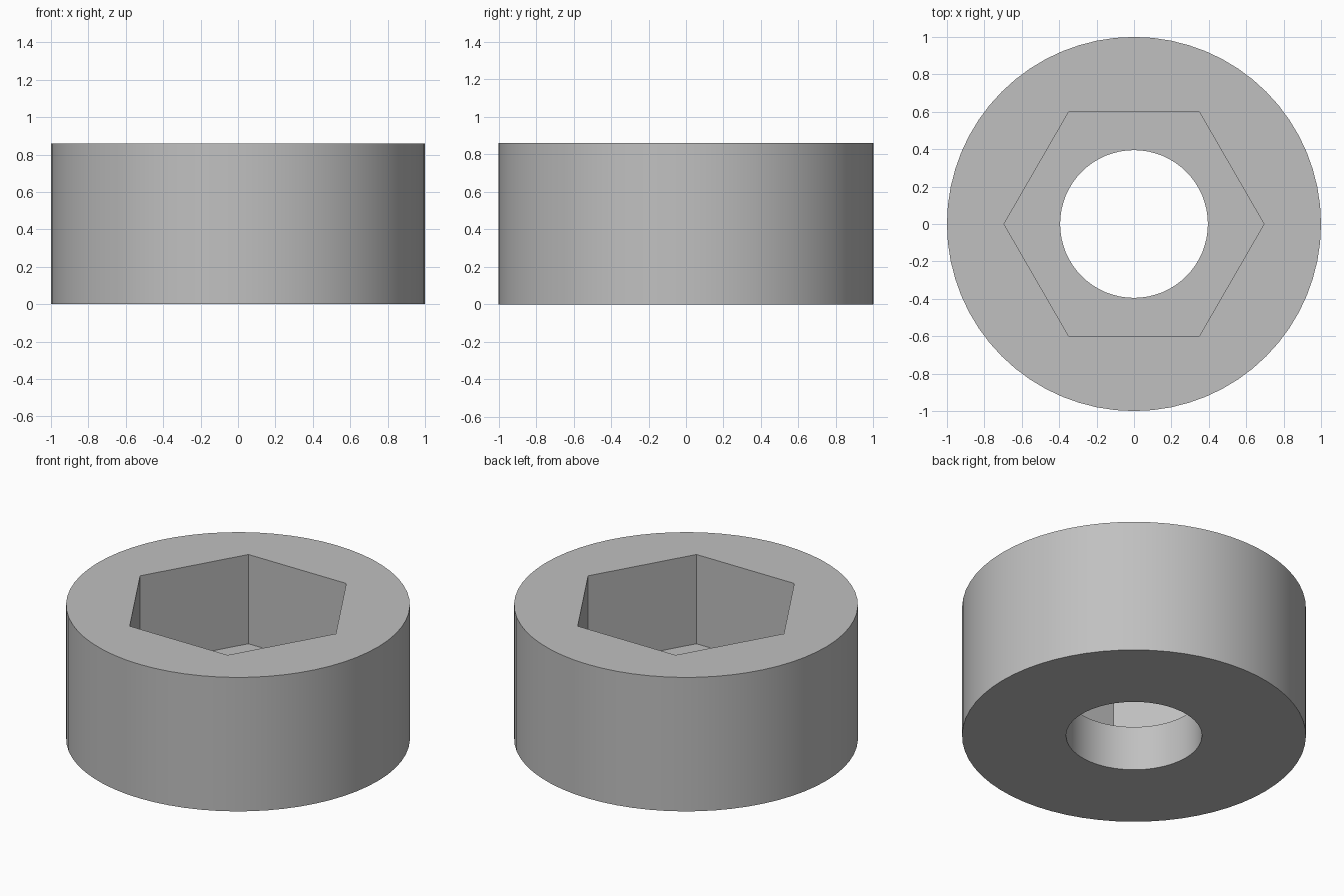
import bpy
import math

# Main dimensions
HEIGHT = 0.86
OUTER_RADIUS = 1.0
HEX_RADIUS = 0.695
BORE_RADIUS = 0.395
FLOOR_Z = 0.287
SEGMENTS = 64

cube = bpy.data.objects.get("Cube")
if cube:
    bpy.data.objects.remove(cube, do_unlink=True)

# Single plain grey
grey = bpy.data.materials.new("plain grey")
grey.use_nodes = True
colour = (0.53, 0.53, 0.53, 1.0)
grey.diffuse_color = colour
grey.node_tree.nodes["Principled BSDF"].inputs["Base Color"].default_value = colour


def prism(name, sides, radius, bottom, top):
    """Upright prism with a corner on the x axis."""
    bpy.ops.mesh.primitive_cylinder_add(
        vertices=sides, radius=radius, depth=top - bottom,
        location=(0, 0, (bottom + top) / 2), rotation=(0, 0, math.pi / 2))
    obj = bpy.context.object
    obj.name = name
    bpy.ops.object.transform_apply(location=True, rotation=True, scale=True)
    obj.data.materials.append(grey)
    return obj


def cut(target, cutter):
    """Subtract the cutter from the target and discard it."""
    cutter.hide_render = True
    bpy.context.view_layer.objects.active = target
    mod = target.modifiers.new("cut", 'BOOLEAN')
    mod.operation = 'DIFFERENCE'
    mod.solver = 'EXACT'
    mod.object = cutter
    bpy.ops.object.modifier_apply(modifier=mod.name)
    bpy.data.objects.remove(cutter, do_unlink=True)


# Round body with a hexagonal pocket above a narrower through bore
collar = prism("collar_body", SEGMENTS, OUTER_RADIUS, 0, HEIGHT)
cut(collar, prism("hex_pocket_cutter", 6, HEX_RADIUS, FLOOR_Z, HEIGHT + 0.2))
cut(collar, prism("bore_cutter", SEGMENTS, BORE_RADIUS, -0.2, HEIGHT + 0.1))

# Smooth round walls, crisp rims and hexagon corners
bpy.ops.object.select_all(action='DESELECT')
collar.select_set(True)
bpy.context.view_layer.objects.active = collar
bpy.ops.object.shade_smooth_by_angle(angle=math.radians(30))
